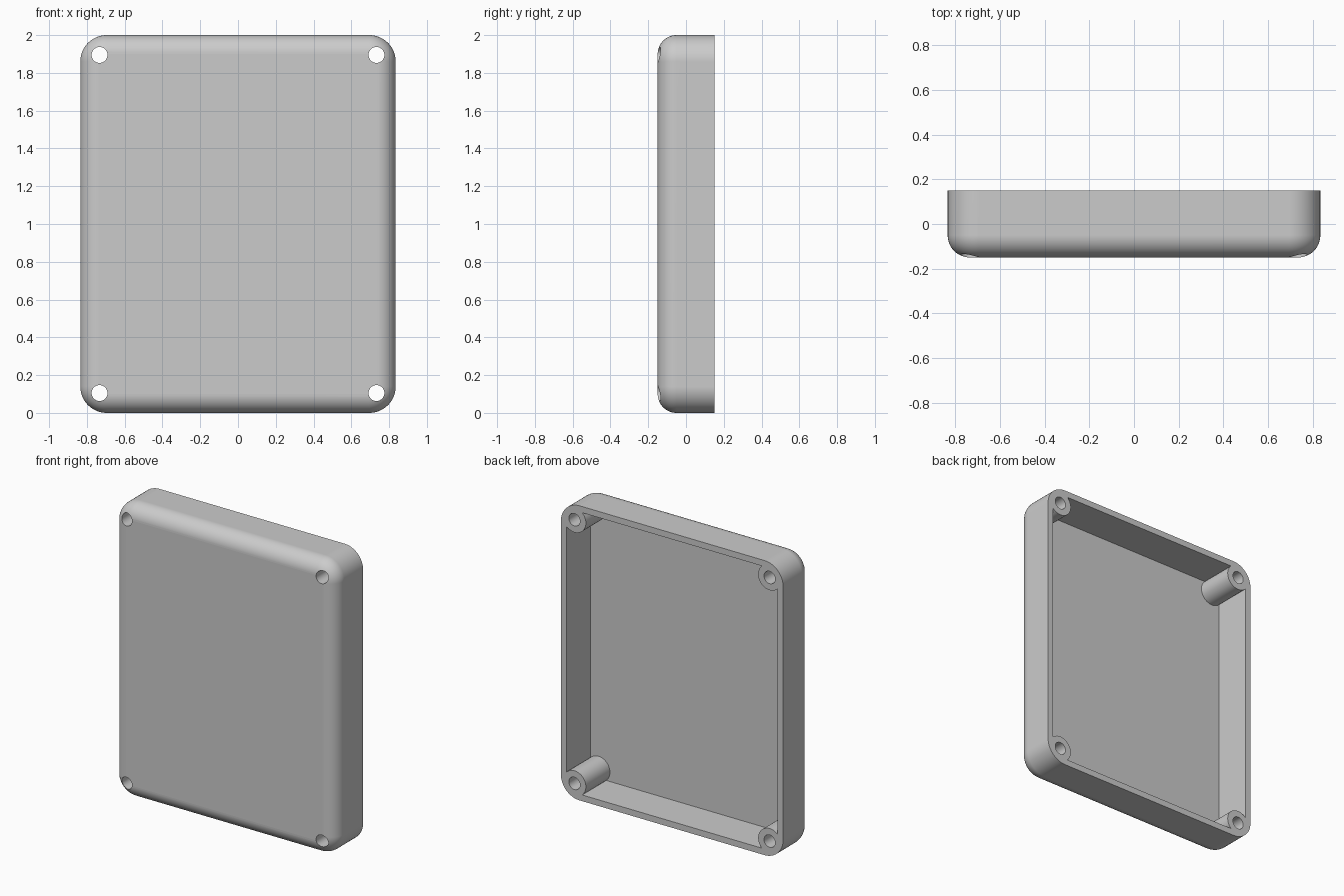
import bpy
import bmesh
from math import sin, cos, pi, radians
from mathutils import Matrix

if "Cube" in bpy.data.objects:
    bpy.data.objects.remove(bpy.data.objects["Cube"])

HALF_W, HALF_D, HALF_H = 0.835, 0.15, 1.0
CORNER, FILLET = 0.14, 0.10
WALL = 0.042
HOLE_X, HOLE_Z = 0.733, 0.895
HOLE_R, BOSS_R = 0.042, 0.086

grey = bpy.data.materials.new("light grey plastic")
grey.use_nodes = True
COLOUR = (0.6, 0.6, 0.6, 1)
grey.diffuse_color = COLOUR
grey.node_tree.nodes["Principled BSDF"].inputs["Base Color"].default_value = COLOUR


def finish(name, bm):
    bmesh.ops.recalc_face_normals(bm, faces=bm.faces)
    mesh = bpy.data.meshes.new(name)
    bm.to_mesh(mesh)
    bm.free()
    obj = bpy.data.objects.new(name, mesh)
    mesh.materials.append(grey)
    bpy.context.collection.objects.link(obj)
    return obj


def outline(inset, y, steps=12):
    """Rounded rectangle facing y, inset from the outer wall."""
    r = CORNER - inset
    points = []
    for k, (sx, sz) in enumerate([(1, 1), (-1, 1), (-1, -1), (1, -1)]):
        for i in range(steps + 1):
            a = (k + i / steps) * pi / 2
            points.append((sx * (HALF_W - CORNER) + r * cos(a), y,
                           HALF_H + sz * (HALF_H - CORNER) + r * sin(a)))
    return points


def loft(name, sections):
    """Solid skinned through (inset, y) sections, capped at both ends."""
    bm = bmesh.new()
    rings = [[bm.verts.new(p) for p in outline(*s)] for s in sections]
    for a, b in zip(rings, rings[1:]):
        for i in range(len(a)):
            j = (i + 1) % len(a)
            bm.faces.new((a[i], a[j], b[j], b[i]))
    bm.faces.new(rings[0])
    bm.faces.new(rings[-1])
    return finish(name, bm)


def corner_rods(name, radius, y0, y1):
    """Four cylinders along y, one per corner."""
    bm = bmesh.new()
    for sx in (-1, 1):
        for sz in (-1, 1):
            place = (Matrix.Translation((sx * HOLE_X, (y0 + y1) / 2, HALF_H + sz * HOLE_Z))
                     @ Matrix.Rotation(pi / 2, 4, 'X'))
            bmesh.ops.create_cone(bm, cap_ends=True, segments=40, radius1=radius,
                                  radius2=radius, depth=y1 - y0, matrix=place)
    return finish(name, bm)


def subtract(target, cutter):
    cutter.hide_render = True
    mod = target.modifiers.new("cut", 'BOOLEAN')
    mod.operation, mod.solver, mod.object = 'DIFFERENCE', 'EXACT', cutter
    bpy.context.view_layer.objects.active = target
    bpy.ops.object.modifier_apply(modifier=mod.name)
    bpy.data.objects.remove(cutter)


# Outer body with a rounded front edge
STEPS = 12
sections = [(0, HALF_D)]
for i in range(STEPS + 1):
    a = i / STEPS * pi / 2
    sections.append((FILLET * (1 - cos(a)), -HALF_D + FILLET * (1 - sin(a))))
cover = loft("enclosure_cover", sections)

# Cavity, leaving the screw bosses standing in the corners
cavity = loft("cavity_cutter", [(WALL, 0.2), (WALL, -HALF_D + WALL)])
subtract(cavity, corner_rods("boss_cutter", BOSS_R, -0.2, 0.3))
subtract(cover, cavity)

# Through holes for the screws
subtract(cover, corner_rods("hole_cutter", HOLE_R, -0.3, 0.3))

# Smooth curves, crisp edges
bpy.ops.object.select_all(action='DESELECT')
cover.select_set(True)
bpy.context.view_layer.objects.active = cover
bpy.ops.object.shade_smooth_by_angle(angle=radians(30))
weighted = cover.modifiers.new("even shading", 'WEIGHTED_NORMAL')
weighted.keep_sharp = True
